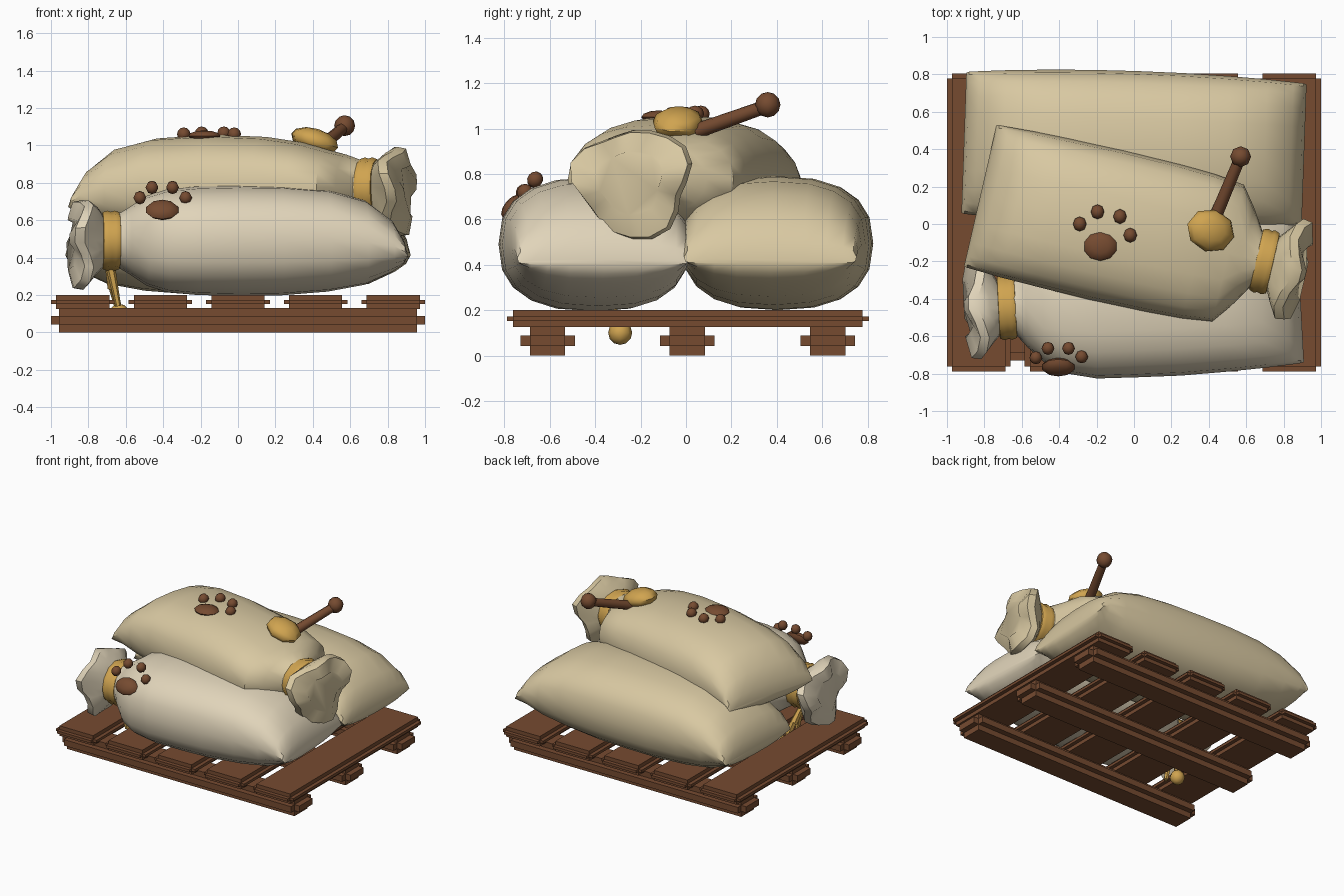
import bpy, bmesh, math
from mathutils import Vector, Matrix

if "Cube" in bpy.data.objects:
    bpy.data.objects.remove(bpy.data.objects["Cube"])

def material(name, rgb):
    m = bpy.data.materials.new(name)
    m.diffuse_color = (*rgb, 1)
    m.use_nodes = True
    m.node_tree.nodes["Principled BSDF"].inputs["Base Color"].default_value = m.diffuse_color
    return m

BROWN = material("wood", (0.18, 0.07, 0.03))
GOLD = material("gold", (0.63, 0.37, 0.08))
TAN = material("tan_cloth", (0.69, 0.58, 0.36))
PALE = material("pale_cloth", (0.75, 0.66, 0.49))

def finish(name, bm, mat, matrix=Matrix(), smooth=35):
    bmesh.ops.recalc_face_normals(bm, faces=bm.faces)
    me = bpy.data.meshes.new(name)
    bm.to_mesh(me)
    bm.free()
    ob = bpy.data.objects.new(name, me)
    bpy.context.collection.objects.link(ob)
    me.materials.append(mat)
    ob.matrix_world = matrix
    bpy.ops.object.select_all(action='DESELECT')
    ob.select_set(True)
    bpy.context.view_layer.objects.active = ob
    bpy.ops.object.shade_smooth_by_angle(angle=math.radians(smooth))
    return ob

def plank(name, center, size, bevel):
    bm = bmesh.new()
    bmesh.ops.create_cube(bm, size=1, matrix=Matrix.Diagonal((*size, 1)))
    bmesh.ops.bevel(bm, geom=bm.edges[:], offset=bevel, segments=2, affect='EDGES')
    finish(name, bm, BROWN, Matrix.Translation(center))

def loft(name, sections, mat, matrix, sides=20, power=2.5, closed=False):
    # sections along local x: (x, half width, half height, z shift, ruffle)
    bm = bmesh.new()
    rings = []
    for x, hw, hh, dz, ruffle in sections:
        p = 2 / power if hw > 0.3 else 1
        ring = []
        for i in range(sides):
            a = 2 * math.pi * i / sides
            c, s = math.cos(a), math.sin(a)
            r = 1 + ruffle * (math.cos(3 * (a - math.radians(40))) + 0.4 * math.sin(5 * a))
            ring.append(bm.verts.new((x + 0.25 * ruffle * math.sin(4 * a + 1),
                                      hw * r * math.copysign(abs(c) ** p, c),
                                      dz + hh * r * math.copysign(abs(s) ** p, s))))
        rings.append(ring)
    pairs = list(zip(rings, rings[1:])) + ([(rings[-1], rings[0])] if closed else [])
    for a, b in pairs:
        for i in range(sides):
            j = (i + 1) % sides
            bm.faces.new((a[i], a[j], b[j], b[i]))
    if not closed:
        bm.faces.new(rings[0])
        bm.faces.new(rings[-1])
    return finish(name, bm, mat, matrix, 40)

def blob(name, center, radii, mat, rot=Matrix(), seg=8, rings=6):
    bm = bmesh.new()
    bmesh.ops.create_uvsphere(bm, u_segments=seg, v_segments=rings, radius=1,
                              matrix=Matrix.Diagonal((*radii, 1)))
    finish(name, bm, mat, Matrix.Translation(center) @ rot, 50)

def rod(name, a, b, r1, r2, mat, seg=8):
    a, b = Vector(a), Vector(b)
    bm = bmesh.new()
    bmesh.ops.create_cone(bm, cap_ends=True, segments=seg, radius1=r1, radius2=r2,
                          depth=(b - a).length)
    q = (b - a).to_track_quat('Z', 'Y').to_matrix().to_4x4()
    finish(name, bm, mat, Matrix.Translation((a + b) / 2) @ q, 50)

def place(loc, degrees):
    return Matrix.Translation(loc) @ Matrix.Rotation(math.radians(degrees), 4, 'Z')

def tied_end(n):
    # neck and ruffled tuft beyond the tie at local x = n
    return [(n - 0.05, 0.16, 0.15, 0, 0), (n + 0.04, 0.14, 0.14, 0, 0),
            (n + 0.08, 0.20, 0.19, 0, 0.06), (n + 0.13, 0.26, 0.24, -0.01, 0.11),
            (n + 0.18, 0.25, 0.23, -0.01, 0.12), (n + 0.21, 0.15, 0.14, -0.01, 0.1)]

def tie(name, n, matrix):
    prof = [(-0.05, 0.14), (-0.045, 0.165), (-0.02, 0.175), (0, 0.168),
            (0.02, 0.175), (0.045, 0.165), (0.05, 0.14)]
    loft(name, [(n + x, r, r * 0.92, 0, 0) for x, r in prof], GOLD, matrix, 12, closed=True)

# Pallet
for i, y in enumerate((-0.61, 0.005, 0.625)):
    plank(f"pallet_runner_{i + 1}", (0, y, 0.065), (2, 0.24, 0.13), 0.042)
for i in range(5):
    plank(f"pallet_slat_{i + 1}", (-0.83 + 0.415 * i, 0.008, 0.163), (0.34, 1.595, 0.076), 0.028)

# Back sack, closed at both ends
end = [(0.91, 0.375, 0.012, -0.08, 0), (0.895, 0.38, 0.07, -0.06, 0), (0.84, 0.385, 0.14, -0.03, 0),
       (0.70, 0.395, 0.225, -0.01, 0), (0.50, 0.405, 0.272, 0, 0), (0.25, 0.413, 0.292, 0, 0)]
half = [(-x, w, h, z, r) for x, w, h, z, r in end]
loft("back_sack", half + [(0, 0.415, 0.295, 0, 0)] + end[::-1], TAN, place((0, 0.403, 0.495), -2))

# Front sack, tied at the left
front = place((0, -0.41, 0.49), 183)
loft("front_sack", [(x + 0.02, w, h, z, r) for x, w, h, z, r in half] +
     [(0, 0.41, 0.295, 0, 0), (0.22, 0.405, 0.29, 0, 0), (0.38, 0.37, 0.275, 0, 0),
      (0.49, 0.31, 0.24, 0, 0), (0.58, 0.22, 0.18, 0, 0)] + tied_end(0.68), PALE, front)
tie("front_sack_tie", 0.68, front)

# Top sack, tied at the right
top = place((-0.14, -0.007, 0.775), -13)
loft("top_sack", [(-0.70, 0.385, 0.015, -0.10, 0), (-0.685, 0.39, 0.07, -0.08, 0),
                  (-0.63, 0.393, 0.145, -0.04, 0), (-0.50, 0.40, 0.22, -0.01, 0),
                  (-0.30, 0.405, 0.262, 0, 0), (0, 0.41, 0.282, 0, 0), (0.30, 0.405, 0.27, 0, 0),
                  (0.50, 0.395, 0.24, 0, 0), (0.66, 0.375, 0.195, 0, 0),
                  (0.74, 0.27, 0.175, 0, 0)] + tied_end(0.86), TAN, top)
tie("top_sack_tie", 0.86, top)

# Hanging cord ends
rod("cord_upper", (-0.69, -0.40, 0.34), (-0.67, -0.34, 0.24), 0.02, 0.028, GOLD, 6)
rod("cord_lower", (-0.67, -0.34, 0.25), (-0.635, -0.29, 0.11), 0.025, 0.018, GOLD, 6)
rod("cord_short_end", (-0.68, -0.42, 0.34), (-0.64, -0.42, 0.14), 0.025, 0.015, GOLD, 6)
blob("cord_bead", (-0.635, -0.29, 0.10), (0.053, 0.053, 0.053), GOLD)

# Paw marks
flat = Matrix.Rotation(0, 4, 'X')
slope = Matrix.Rotation(math.radians(50), 4, 'X')
paws = [("top_paw", flat, (-0.18, -0.12, 1.05), (0.09, 0.077, 0.03), 0.036,
         [(-0.29, 0, 1.06), (-0.195, 0.065, 1.065), (-0.075, 0.04, 1.065), (-0.02, -0.06, 1.06)]),
        ("front_paw", slope, (-0.405, -0.765, 0.655), (0.09, 0.065, 0.035), 0.034,
         [(-0.525, -0.715, 0.72), (-0.46, -0.665, 0.775), (-0.35, -0.665, 0.775), (-0.28, -0.71, 0.72)])]
for name, rot, pad, size, r, toes in paws:
    blob(name + "_pad", pad, size, BROWN, rot, 10)
    for i, t in enumerate(toes):
        blob(f"{name}_toe_{i + 1}", t, (r, r * 1.1, r), BROWN, rot)

# Scoop lying on the top sack
tilt = Matrix.Rotation(math.radians(17), 4, 'Y') @ Matrix.Rotation(math.radians(-15), 4, 'Z')
blob("scoop_bowl", (0.41, -0.035, 1.025), (0.135, 0.115, 0.065), GOLD, tilt, 8, 6)
rod("scoop_handle", (0.44, 0.05, 0.99), (0.57, 0.36, 1.10), 0.034, 0.03, BROWN)
blob("scoop_knob", (0.57, 0.36, 1.105), (0.056, 0.056, 0.056), BROWN)
